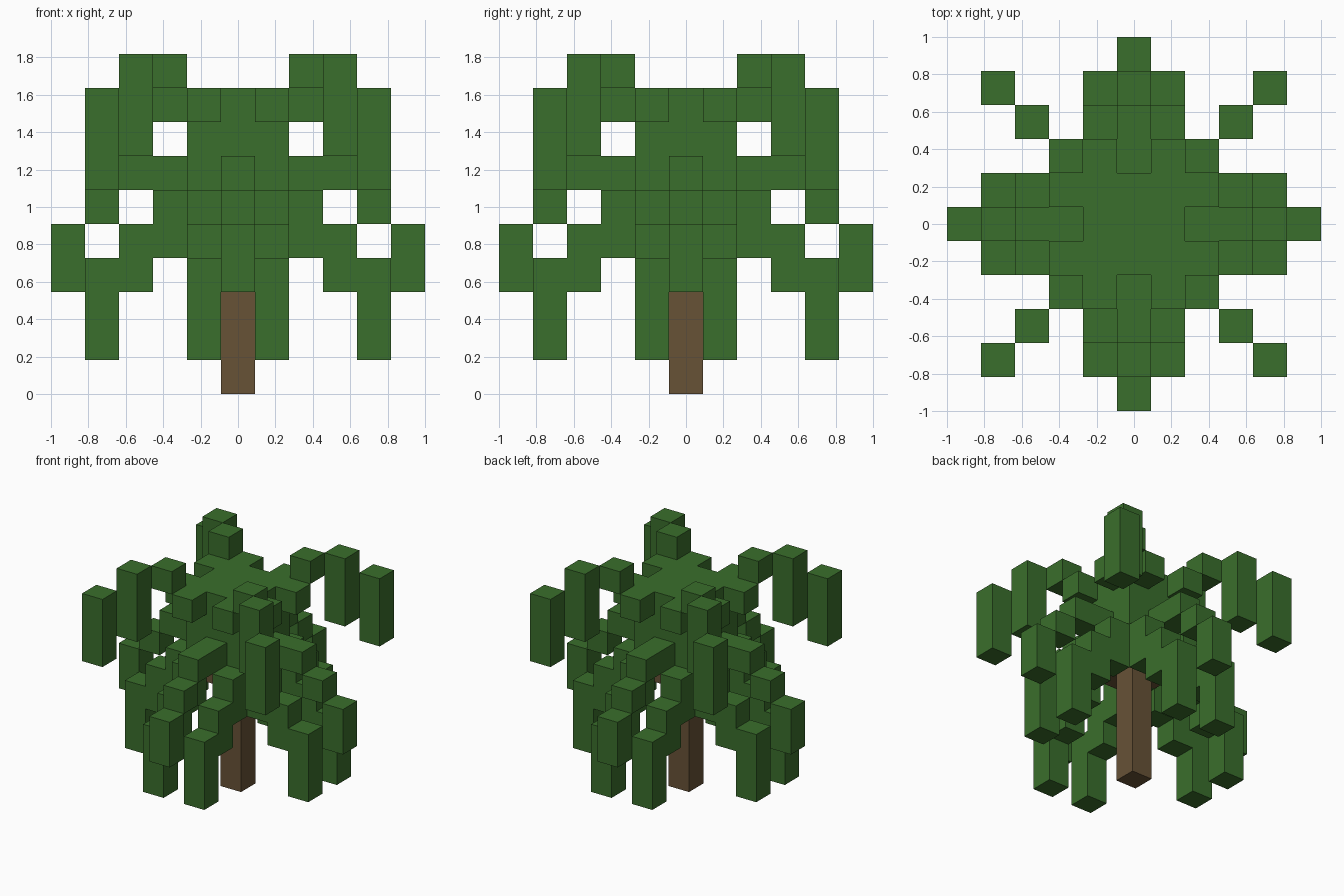
import bpy, bmesh
from mathutils import Vector

if "Cube" in bpy.data.objects:
    bpy.data.objects.remove(bpy.data.objects["Cube"], do_unlink=True)

S = 2 / 11  # size of one block


def material(name, color):
    m = bpy.data.materials.new(name)
    m.use_nodes = True
    m.diffuse_color = (*color, 1)
    bsdf = m.node_tree.nodes["Principled BSDF"]
    bsdf.inputs["Base Color"].default_value = (*color, 1)
    bsdf.inputs["Roughness"].default_value = 0.9
    return m


leaf = material("leaf green", (0.042, 0.156, 0.025))
bark = material("bark brown", (0.136, 0.084, 0.037))


def column(x, y, low, high):
    return {(x, y, z) for z in range(low, high + 1)}


def slab(z):
    return {(x, y, z) for x in (-1, 0, 1) for y in (-1, 0, 1)}


def around(cells):
    """Repeat cells in four quarter turns, each with its mirror image."""
    out = set()
    for x, y, z in cells:
        for a, b in ((x, y), (y, x)):
            out |= {(sx * a, sy * b, z) for sx in (-1, 1) for sy in (-1, 1)}
    return out


# Trunk with short stubs hidden under the crown
trunk = column(0, 0, 0, 5) | around({(1, 0, 5)})

# Solid heart of the crown, with knobs around its top layer
crown = (slab(5) | slab(6) | slab(7) | slab(8) | around({(2, 1, 8)})) - trunk

# Diagonal, straight and low drooping fronds
upper_fronds = around(column(2, 2, 9, 9) | column(3, 3, 7, 9) | column(4, 4, 6, 8))
middle_fronds = around(column(2, 0, 6, 6) | column(3, 0, 6, 6)
                       | column(4, 0, 5, 5) | column(5, 0, 3, 4))
lower_fronds = around(column(2, 1, 4, 5) | column(3, 1, 3, 4) | column(4, 1, 1, 3))

parts = {
    "trunk": (trunk, bark),
    "crown": (crown, leaf),
    "upper_fronds": (upper_fronds, leaf),
    "middle_fronds": (middle_fronds, leaf),
    "lower_fronds": (lower_fronds, leaf),
}
filled = set().union(*(cells for cells, _ in parts.values()))


def build(name, cells, mat):
    """Skin a set of blocks, leaving out faces buried between blocks."""
    bm = bmesh.new()
    for cell in sorted(cells):
        center = Vector(cell) + Vector((0, 0, 0.5))
        for axis in range(3):
            for sign in (-1, 1):
                n = Vector((0, 0, 0))
                n[axis] = sign
                if tuple(int(c + d) for c, d in zip(cell, n)) in filled:
                    continue
                u = Vector((0, 0, 0))
                u[(axis + 1) % 3] = 1
                v = n.cross(u)
                bm.faces.new([bm.verts.new((center + (n + a * u + b * v) / 2) * S)
                              for a, b in ((-1, -1), (1, -1), (1, 1), (-1, 1))])
    bmesh.ops.remove_doubles(bm, verts=bm.verts, dist=0.001)
    bmesh.ops.dissolve_limit(bm, angle_limit=0.01, verts=bm.verts, edges=bm.edges)
    mesh = bpy.data.meshes.new(name)
    bm.to_mesh(mesh)
    bm.free()
    mesh.materials.append(mat)
    bpy.context.collection.objects.link(bpy.data.objects.new(name, mesh))


for part, (cells, mat) in parts.items():
    build(part, cells, mat)
